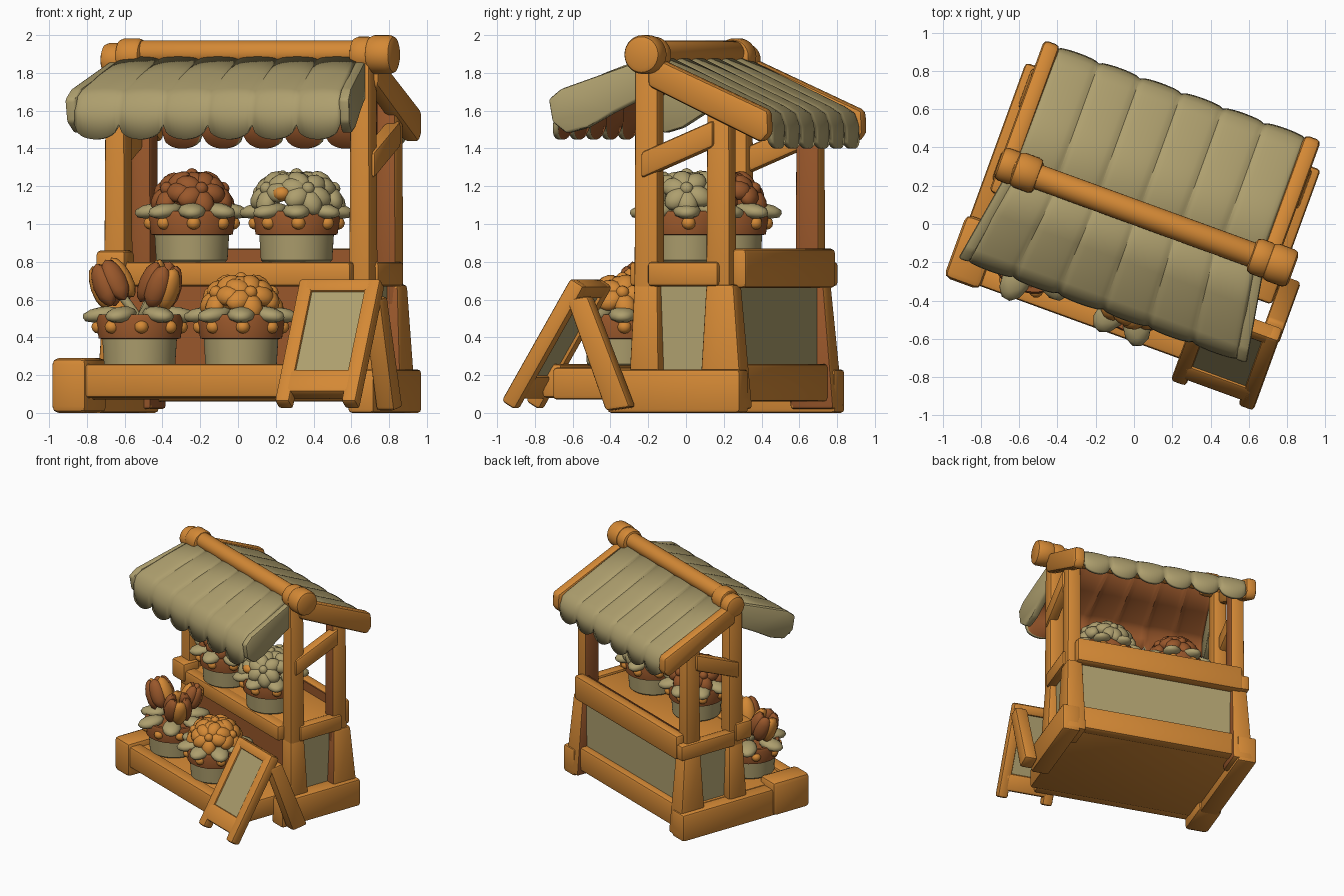
import bpy, bmesh, math, random
from mathutils import Vector, Matrix, Euler

random.seed(4)
if "Cube" in bpy.data.objects:
    bpy.data.objects.remove(bpy.data.objects["Cube"])
made = []

def material(name, rgb):
    m = bpy.data.materials.new(name)
    m.use_nodes = True
    m.diffuse_color = (*rgb, 1)
    m.node_tree.nodes["Principled BSDF"].inputs["Base Color"].default_value = (*rgb, 1)
    return m

WOOD = material("orange wood", (0.66, 0.25, 0.036))
CLOTH = material("sage cloth", (0.42, 0.345, 0.155))
BROWN = material("red brown", (0.32, 0.096, 0.024))

def finish(name, bm, *mats):
    me = bpy.data.meshes.new(name)
    bm.to_mesh(me)
    bm.free()
    for m in mats:
        me.materials.append(m)
    ob = bpy.data.objects.new(name, me)
    bpy.context.collection.objects.link(ob)
    ob.rotation_euler.z = math.radians(-20)
    made.append(ob)
    return ob

def loft(name, lower, upper, mat=WOOD, bevel=0.02, matrix=Matrix()):
    """Solid between two matching rings of points, with rounded edges."""
    bm = bmesh.new()
    a, b = [[bm.verts.new(p) for p in ring] for ring in (lower, upper)]
    bm.faces.new(a[::-1])
    bm.faces.new(b)
    for i in range(len(a)):
        j = (i + 1) % len(a)
        bm.faces.new((a[i], a[j], b[j], b[i]))
    bmesh.ops.recalc_face_normals(bm, faces=bm.faces)
    if bevel:
        bmesh.ops.bevel(bm, geom=bm.edges[:], offset=bevel, segments=2, profile=0.5,
                        affect='EDGES', clamp_overlap=True)
    bm.transform(matrix)
    return finish(name, bm, mat)

def rect(u, v, z, su, sv):
    return [(u + a * su / 2, v + b * sv / 2, z) for a, b in ((-1, -1), (1, -1), (1, 1), (-1, 1))]

def box(name, u, v, z, mat=WOOD, bevel=0.02, matrix=Matrix()):
    """Box from three (low, high) ranges."""
    mid, size = (sum(u) / 2, sum(v) / 2), (abs(u[1] - u[0]), v[1] - v[0])
    return loft(name, rect(*mid, z[0], *size), rect(*mid, z[1], *size), mat, bevel, matrix)

def side_prism(name, u0, u1, pts, mat=WOOD, bevel=0.02, lean=0):
    """Side outline in (depth, height), extruded across the width."""
    ring = lambda u: [(u + lean * p[0], *p) for p in pts]
    return loft(name, ring(u0), ring(u1), mat, bevel)

def lathe(name, profile, mat, matrix):
    bm = bmesh.new()
    vs = [bm.verts.new((r, 0, z)) for r, z in profile]
    es = [bm.edges.new(p) for p in zip(vs, vs[1:])]
    bmesh.ops.spin(bm, geom=vs + es, cent=(0, 0, 0), axis=(0, 0, 1), angle=math.tau, steps=28)
    bmesh.ops.remove_doubles(bm, verts=bm.verts, dist=0.0005)
    bmesh.ops.recalc_face_normals(bm, faces=bm.faces)
    bm.transform(matrix)
    return finish(name, bm, mat)

def blob(bm, centre, scale, quat=Euler().to_quaternion()):
    m = Matrix.LocRotScale(Vector(centre), quat, Vector(scale))
    bmesh.ops.create_icosphere(bm, subdivisions=2, radius=1, matrix=m)

# Base: deck, rails and the large front corner block
box("deck", (-0.72, 0.7), (-0.5, 0.54), (0.07, 0.24))
box("front_rail", (-0.68, 0.64), (-0.58, -0.47), (0.08, 0.26))
box("back_rail", (-0.72, 0.72), (0.47, 0.57), (0.06, 0.26))
box("left_base_rail", (0.67, 0.82), (-0.15, 0.6), (0.0, 0.23))
box("right_base_rail", (-0.82, -0.66), (-0.3, 0.6), (0.0, 0.23))
box("corner_block", (-0.84, -0.64), (-0.6, -0.25), (0.0, 0.29), bevel=0.035)

# Posts, flared legs, side panels, braces and rafters on both sides
for side, s in (("left", 1), ("right", -1)):
    loft(side + "_front_post", rect(s * 0.69, 0.045, 0.1, 0.13, 0.14), rect(s * 0.69, 0.045, 1.88, 0.11, 0.13))
    post = loft(side + "_back_post", rect(s * 0.69, 0.45, 0.5, 0.12, 0.14), rect(s * 0.69, 0.45, 1.66, 0.11, 0.13))
    leg = loft(side + "_back_leg", rect(s * 0.705, 0.48, 0.02, 0.17, 0.25), rect(s * 0.695, 0.465, 0.68, 0.13, 0.16))
    for ob in (post, leg):  # brown faces towards the inside of the stall
        ob.data.materials.append(BROWN)
        for f in ob.data.polygons:
            f.material_index = int(f.normal.y < -0.9 or f.normal.x * s < -0.9)
    loft(side + "_front_leg", rect(s * 0.71, 0.045, 0.2, 0.14, 0.17), rect(s * 0.69, 0.045, 0.7, 0.12, 0.135))
    box(side + "_side_panel", (s * 0.67, s * 0.7), (0.05, 0.45), (0.2, 0.7), CLOTH, 0)
    box(side + "_shelf_rail", (s * 0.68, s * 0.77), (0.06, 0.46 if s > 0 else 0.58), (0.67, 0.8))
    side_prism(side + "_brace", s * 0.68, s * 0.765, [(0.02, 1.24), (0.43, 1.41), (0.43, 1.55), (0.02, 1.38)])
    side_prism(side + "_rafter", s * 0.68, s * 0.77,
               [(0.06, 1.73), (0.7, 1.43), (0.745, 1.48), (0.74, 1.6), (0.06, 1.9)], bevel=0.025)

# Counter
box("shelf_top", (-0.68, 0.68), (0.0, 0.54), (0.72, 0.79))
box("shelf_front_beam", (-0.68, 0.66), (-0.08, 0.02), (0.67, 0.8))
box("shelf_end_block", (-0.77, -0.6), (-0.1, 0.06), (0.7, 0.86), bevel=0.025)
box("counter_front_panel", (-0.66, 0.66), (0.02, 0.05), (0.22, 0.72), BROWN, 0)
box("back_beam", (-0.71, 0.69), (0.5, 0.59), (0.66, 0.87), bevel=0.025)
box("back_beam_lining", (-0.62, 0.62), (0.493, 0.5), (0.78, 0.865), BROWN, 0)
box("back_panel", (-0.68, 0.68), (0.48, 0.51), (0.2, 0.7), CLOTH, 0)

# Ridge pole with collars
def collar(name, u0, u1, r, z):
    n, e = u1 - u0, 0.03
    outline = [(0, 0), (r - e, 0), (r - e * 0.3, e * 0.3), (r, e), (r, n - e),
               (r - e * 0.3, n - e * 0.3), (r - e, n), (0, n)]
    lathe(name, outline, WOOD, Matrix.Translation((u0, 0.06, z)) @ Matrix.Rotation(math.pi / 2, 4, 'Y'))

collar("ridge_pole", -0.7, 0.75, 0.066, 1.905)
collar("left_ridge_collar", 0.63, 0.745, 0.097, 1.895)
collar("left_ridge_end", 0.72, 0.865, 0.103, 1.897)
collar("right_ridge_collar", -0.69, -0.55, 0.096, 1.887)
collar("right_ridge_end", -0.775, -0.66, 0.09, 1.868)

# Awnings: six puffed strips with creased seams and scalloped ends, brown underneath
def awning(name, profile, top_half, eave_half, strips=6, cols=12, scallop=0.08):
    bm = bmesh.new()
    last, start, end = len(profile) - 1, profile[0][0], profile[-1][0]
    for k in range(strips):
        rows = []
        for i, (v, z) in enumerate(profile):
            half = top_half + (eave_half - top_half) * (v - start) / (end - start)
            row = []
            for c in range(cols + 1):
                arch = math.sqrt(1 - (2 * c / cols - 1) ** 2)
                u = half * (2 * (k + c / cols) / strips - 1)
                out = math.copysign(0.016 * arch, v) if i > last - 2 else 0
                rise = scallop * (1 - arch) if i == last else 0 if out else 0.017 * arch
                row.append(bm.verts.new((u, v + out, z - 0.007 + rise)))
            rows.append(row)
        for a, b in zip(rows, rows[1:]):
            for c in range(cols):
                bm.faces.new((a[c], a[c + 1], b[c + 1], b[c]))
    bmesh.ops.remove_doubles(bm, verts=bm.verts, dist=0.0005)
    bm.normal_update()
    if sum(f.normal.z for f in bm.faces) < 0:
        bmesh.ops.reverse_faces(bm, faces=bm.faces)
    mod = finish(name, bm, CLOTH, BROWN).modifiers.new("thickness", 'SOLIDIFY')
    mod.thickness, mod.offset, mod.material_offset = 0.03, -1, 1

awning("front_awning", [(0.06, 1.9), (-0.2, 1.8), (-0.41, 1.71), (-0.455, 1.675),
                        (-0.472, 1.61), (-0.475, 1.455)], 0.66, 0.75)
awning("back_awning", [(0.06, 1.895), (0.4, 1.735), (0.65, 1.62), (0.705, 1.585),
                       (0.72, 1.53), (0.725, 1.407)], 0.69, 0.69)
FLAP = [(0.0, 1.865), (-0.42, 1.715), (-0.485, 1.66), (-0.465, 1.54), (-0.39, 1.48),
        (-0.28, 1.51), (-0.14, 1.59), (0.0, 1.66)]
for side, s in (("left", 1), ("right", -1)):
    side_prism(side + "_awning_flap", s * 0.66, s * 0.72, FLAP, CLOTH, 0.015, -0.17 * s)

# Folding sign board
TILT = Matrix.Translation((0.69, -0.672, 0.04)) @ Matrix.Rotation(math.radians(-31), 4, 'X')
THICK = (-0.045, 0.045)
for side, s in (("left", 1), ("right", -1)):
    box("sign_%s_bar" % side, (s * 0.145, s * 0.23), THICK, (0, 0.76), matrix=TILT)
box("sign_top_bar", (-0.2, 0.2), THICK, (0.68, 0.76), matrix=TILT)
box("sign_bottom_bar", (-0.2, 0.2), THICK, (0.06, 0.2), matrix=TILT)
box("sign_panel", (-0.16, 0.16), (-0.03, 0.025), (0.15, 0.7), CLOTH, 0, TILT)
side_prism("sign_rear_leg", 0.82, 0.925, [(-0.34, 0.6), (-0.22, 0.62), (0.02, 0.03), (-0.12, 0.01)])

# Flower pots
def pot(name, u, v, z):
    at = Matrix.Translation((u, v, z))
    lathe(name + "_pot", [(0, 0), (0.18, 0), (0.19, 0.01), (0.2, 0.17)], CLOTH, at)
    lathe(name + "_rim", [(0.195, 0.14), (0.218, 0.145), (0.234, 0.25), (0.226, 0.27),
                          (0.2, 0.27), (0.19, 0.25), (0, 0.25)], BROWN, at)
    bm = bmesh.new()
    for i in range(8):
        a = math.tau * (i + 0.5) / 8
        blob(bm, (u + 0.218 * math.cos(a), v + 0.218 * math.sin(a), z + 0.205), (0.038, 0.038, 0.036))
    finish(name + "_studs", bm, WOOD)

def leaves(name, u, v, z, count):
    bm = bmesh.new()
    for i in range(count):
        a = math.tau * i / count + 0.35
        q = Euler((0, 0.15, a)).to_quaternion()
        blob(bm, Vector((u, v, z)) + q @ Vector((0.2, 0, 0)), (0.11, 0.075, 0.042), q)
    finish(name + "_leaves", bm, CLOTH)

def mound(name, u, v, z, mat, reach, petals):
    """Dome of blossoms with plump round petals."""
    bm = bmesh.new()
    for tilt, turn in [(0, 0)] + [(55, 72 * i + 20) for i in range(5)]:
        q = Euler((0, math.radians(tilt), math.radians(turn))).to_quaternion()
        n = q @ Vector((0, 0, 1))
        c = Vector((u + n.x * reach, v + n.y * reach, z + n.z * 0.14))
        for k in range(petals):
            a = math.tau * k / petals + random.random() * 0.5
            off = q @ Vector((0.07 * math.cos(a), 0.07 * math.sin(a), 0))
            blob(bm, c + off, (0.072, 0.058, 0.045), q @ Euler((0, 0.25, a)).to_quaternion())
        blob(bm, c + n * 0.03, (0.036, 0.036, 0.036))
    finish(name + "_blossoms", bm, mat)

POTS = {"tulip": (-0.445, -0.3, 0.25), "orange": (0.13, -0.31, 0.25),
        "brown": (-0.3, 0.11, 0.8), "pale": (0.29, 0.11, 0.8)}
for label, p in POTS.items():
    pot(label, *p)
    leaves(label, *p[:2], p[2] + 0.3, 6 if label == "tulip" else 8)
for label, mat, reach, petals in (("orange", WOOD, 0.17, 5), ("brown", BROWN, 0.17, 5), ("pale", CLOTH, 0.21, 6)):
    mound(label, *POTS[label][:2], POTS[label][2] + 0.29, mat, reach, petals)
heart = bmesh.new()
blob(heart, (0.28, -0.09, 1.16), (0.05, 0.05, 0.04))
finish("pale_blossom_heart", heart, WOOD)

# Tulips: stems and cupped petals
stems, outer, inner = bmesh.new(), bmesh.new(), bmesh.new()
base = Vector(POTS["tulip"]) + Vector((0, 0, 0.25))
for du, dv, dz, size in ((-0.15, -0.03, 0.19, 1.15), (0.14, -0.06, 0.18, 1.15), (0.06, 0.13, 0.2, 0.9)):
    stalk = Vector((du, dv, dz))
    q = (stalk + Vector((0, 0, 0.15))).to_track_quat('Z', 'Y')
    blob(stems, base + stalk * 0.45, (0.024, 0.024, stalk.length * 0.6), stalk.to_track_quat('Z', 'Y'))
    for k in range(6):
        a = math.tau * (k / 6 + 0.25)
        off = q @ Vector((0.058 * math.cos(a), 0.058 * math.sin(a), 0)) * size
        blob(outer if k % 3 else inner, base + stalk + off, Vector((0.042, 0.055, 0.105)) * size,
             q @ Euler((0, -0.1, a)).to_quaternion())
for part, bm, mat in (("stems", stems, CLOTH), ("outer_petals", outer, BROWN), ("inner_petals", inner, WOOD)):
    finish("tulip_" + part, bm, mat)

# Smooth shading with crisp edges
bpy.ops.object.select_all(action='DESELECT')
for ob in made:
    ob.select_set(True)
bpy.context.view_layer.objects.active = made[0]
bpy.ops.object.shade_smooth_by_angle(angle=math.radians(40))
